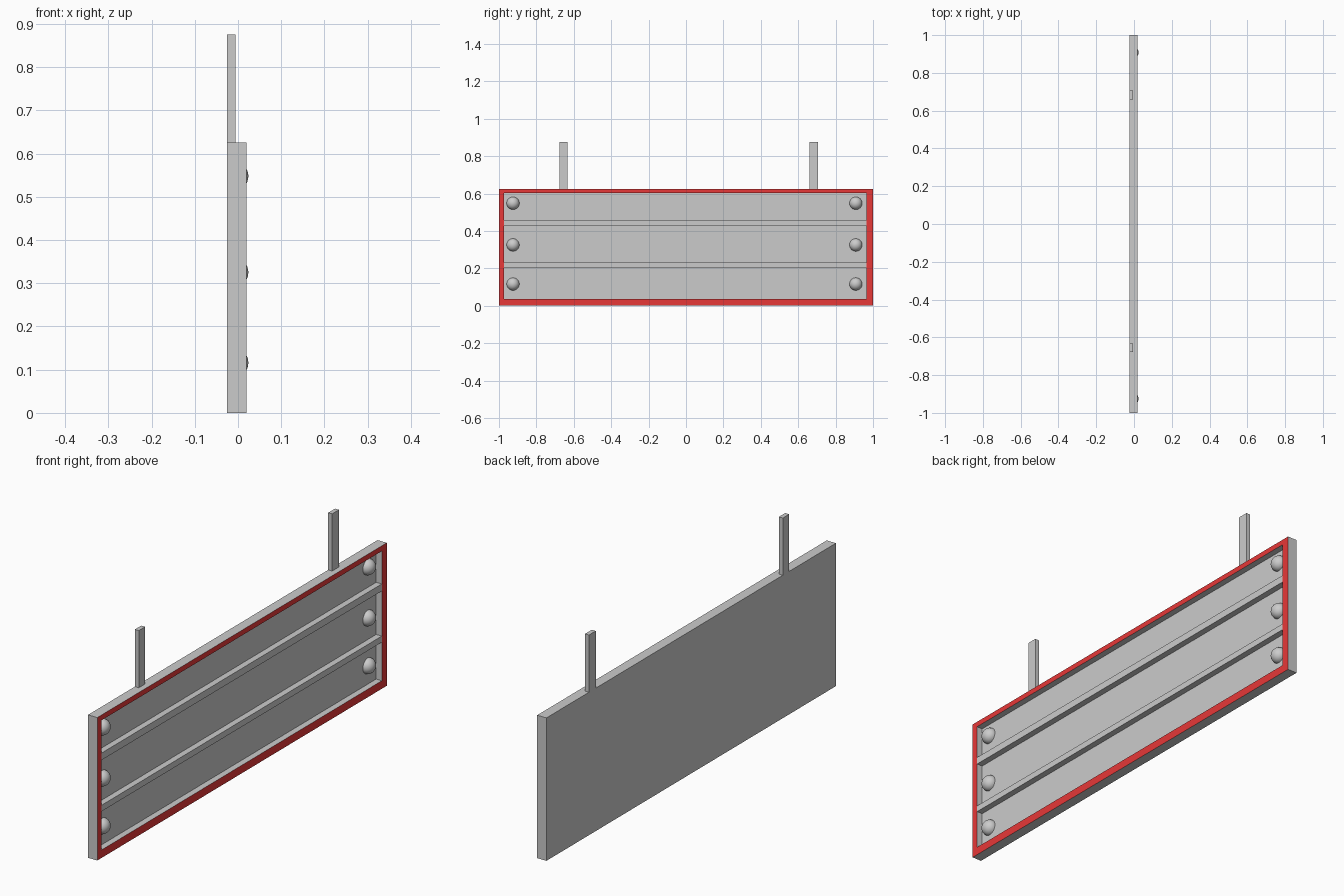
import bpy, bmesh
from mathutils import Matrix

if "Cube" in bpy.data.objects:
    bpy.data.objects.remove(bpy.data.objects["Cube"])

BACK, FLOOR, FRONT = -0.025, -0.008, 0.0195


def material(name, color):
    m = bpy.data.materials.new(name)
    m.diffuse_color = (*color, 1)
    m.use_nodes = True
    m.node_tree.nodes["Principled BSDF"].inputs["Base Color"].default_value = m.diffuse_color
    return m


GREY = material("panel_grey", (0.78, 0.755, 0.77))
RED = material("rim_red", (0.8, 0.04, 0.04))


def finish(bm, name, mats=()):
    bmesh.ops.recalc_face_normals(bm, faces=bm.faces)
    me = bpy.data.meshes.new(name)
    bm.to_mesh(me)
    bm.free()
    for m in mats:
        me.materials.append(m)
    ob = bpy.data.objects.new(name, me)
    bpy.context.collection.objects.link(ob)
    return ob


def box(name, x0, x1, y0, y1, z0, z1):
    bm = bmesh.new()
    bmesh.ops.create_cube(bm, size=1)
    bmesh.ops.scale(bm, vec=(x1 - x0, y1 - y0, z1 - z0), verts=bm.verts)
    bmesh.ops.translate(bm, vec=((x0 + x1) / 2, (y0 + y1) / 2, (z0 + z1) / 2), verts=bm.verts)
    return finish(bm, name, [GREY])


# Recessed panel: rings from the back, around the rim, down to the recess floor
outer = (-1, 1, 0, 0.625)
inner = (-0.972, 0.966, 0.035, 0.602)
bm = bmesh.new()
rings = []
for x, (y0, y1, z0, z1) in ((BACK, outer), (FRONT, outer), (FRONT, inner), (FLOOR, inner)):
    rings.append([bm.verts.new((x, y, z)) for y, z in ((y0, z0), (y1, z0), (y1, z1), (y0, z1))])
bm.faces.new(rings[0])
bm.faces.new(rings[3])
for k in range(3):
    a, b = rings[k], rings[k + 1]
    for i in range(4):
        j = (i + 1) % 4
        f = bm.faces.new((a[i], a[j], b[j], b[i]))
        f.material_index = 1 if k == 1 else 0   # red front rim
finish(bm, "panel", [GREY, RED])

# Horizontal ribs across the recess
for i, (z0, z1) in enumerate(((0.203, 0.23), (0.427, 0.458))):
    box(f"rib_{i + 1}", FLOOR, FRONT - 0.0005, inner[0], inner[1], z0, z1)

# Hanging posts on the top edge
for side, y0, y1 in (("left", -0.677, -0.633), ("right", 0.659, 0.706)):
    box(f"post_{side}", BACK, -0.006, y0, y1, 0.625, 0.875)

# Domed lamps: half spheres sitting on the recess floor
for side, y in (("left", -0.925), ("right", 0.908)):
    for i, z in enumerate((0.116, 0.325, 0.548)):
        bm = bmesh.new()
        bmesh.ops.create_uvsphere(bm, u_segments=32, v_segments=16, radius=1)
        bmesh.ops.bisect_plane(bm, geom=bm.verts[:] + bm.edges[:] + bm.faces[:], dist=1e-4,
                               plane_co=(0, 0, 0), plane_no=(0, 0, 1), clear_inner=True)
        bmesh.ops.rotate(bm, matrix=Matrix.Rotation(1.5707963, 3, 'Y'), verts=bm.verts)
        bmesh.ops.scale(bm, vec=(0.032, 0.034, 0.034), verts=bm.verts)
        bmesh.ops.translate(bm, vec=(FLOOR, y, z), verts=bm.verts)
        for f in bm.faces:
            f.smooth = True
        finish(bm, f"lamp_{side}_{i + 1}")
